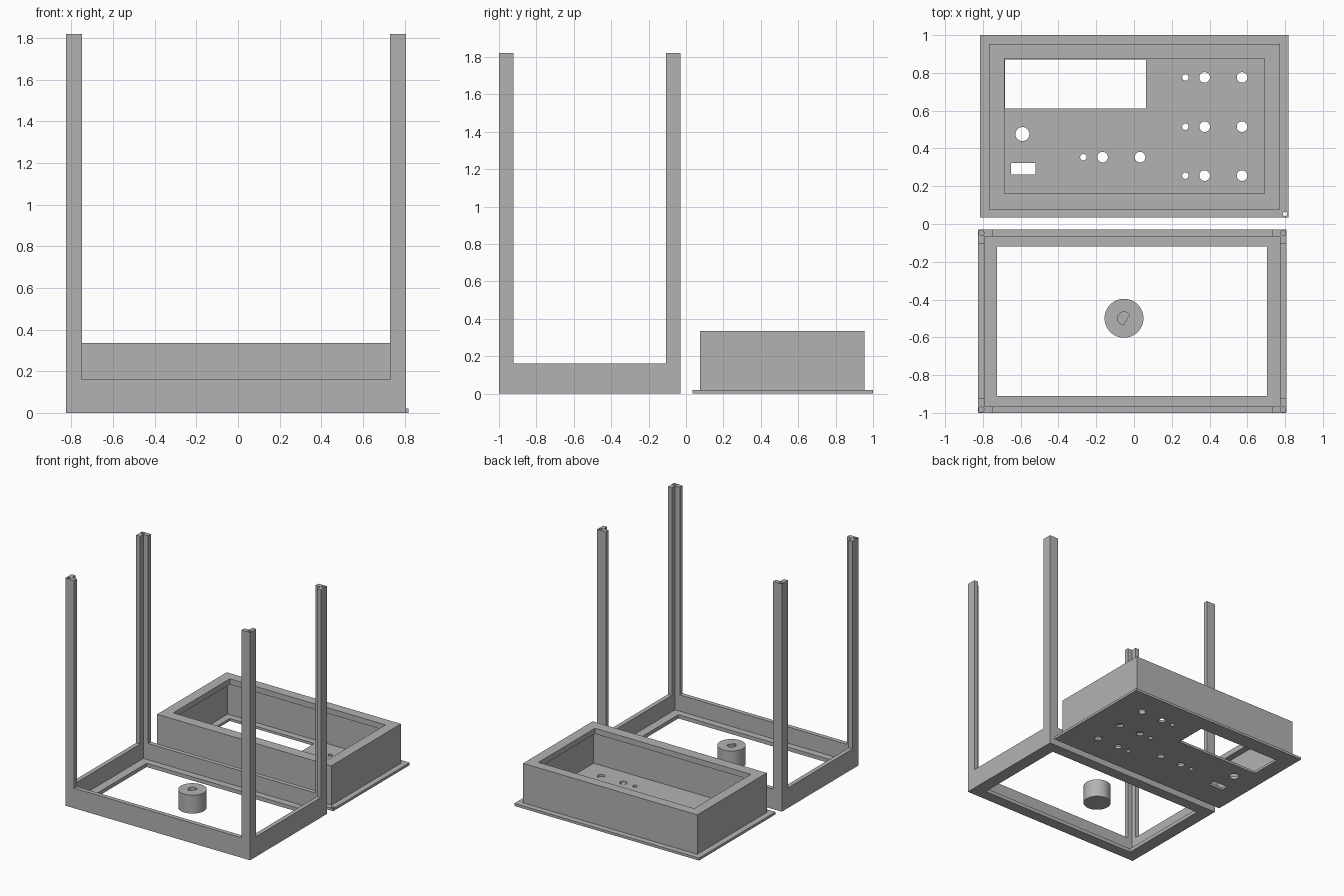
import bpy, bmesh, math
from math import cos, sin, radians

cube = bpy.data.objects.get("Cube")
if cube:
    bpy.data.objects.remove(cube, do_unlink=True)

grey = bpy.data.materials.new("plain_grey")
grey.use_nodes = True
grey.diffuse_color = (0.45, 0.45, 0.45, 1)
bsdf = next(n for n in grey.node_tree.nodes if n.type == 'BSDF_PRINCIPLED')
bsdf.inputs["Base Color"].default_value = grey.diffuse_color


def prism(bm, outline, z0, z1):
    """Extrude a counter-clockwise outline from z0 to z1."""
    face = bm.faces.new([bm.verts.new((x, y, z0)) for x, y in outline])
    top = bmesh.ops.extrude_face_region(bm, geom=[face])["geom"]
    for v in top:
        if isinstance(v, bmesh.types.BMVert):
            v.co.z = z1


def rect(x0, x1, y0, y1):
    return [(x0, y0), (x1, y0), (x1, y1), (x0, y1)]


def arc(x, y, r, n=32, start=0, sweep=360):
    step = sweep / (n if sweep == 360 else n - 1)
    return [(x + r * cos(radians(start + i * step)),
             y + r * sin(radians(start + i * step))) for i in range(n)]


def make(name, outlines, z0, z1):
    bm = bmesh.new()
    for outline in outlines:
        prism(bm, outline, z0, z1)
    bmesh.ops.recalc_face_normals(bm, faces=bm.faces)
    mesh = bpy.data.meshes.new(name)
    bm.to_mesh(mesh)
    bm.free()
    mesh.materials.append(grey)
    ob = bpy.data.objects.new(name, mesh)
    bpy.context.collection.objects.link(ob)
    return ob


def cut(ob, outlines, z0, z1):
    """Subtract prisms from an object."""
    cutter = make("cutter", outlines, z0, z1)
    cutter.hide_render = True
    mod = ob.modifiers.new("cut", 'BOOLEAN')
    mod.operation = 'DIFFERENCE'
    mod.solver = 'EXACT'
    mod.object = cutter
    bpy.context.view_layer.objects.active = ob
    bpy.ops.object.modifier_apply(modifier=mod.name)
    bpy.data.objects.remove(cutter, do_unlink=True)


def smooth(ob):
    bpy.ops.object.select_all(action='DESELECT')
    ob.select_set(True)
    bpy.context.view_layer.objects.active = ob
    bpy.ops.object.shade_smooth_by_angle(angle=radians(30))


# Stand frame: tray with a floor rim and four L-section posts
X0, X1, Y0, Y1, TOP = -0.826, 0.807, -1.0, -0.03, 1.82
WALL, POST, RIM, BASE = 0.035, 0.077, 0.102, 0.16


def inset(d, e):
    return rect(X0 + d, X1 - d, Y0 + e, Y1 - e)


frame = make("stand_frame", [inset(0, 0)], 0, TOP)
cut(frame, [inset(WALL, WALL)], 0.03, TOP + 1)
cut(frame, [inset(RIM, 0.09)], -1, 1)
cut(frame, [inset(POST, -1)], BASE, TOP + 1)
cut(frame, [inset(-1, POST)], BASE, TOP + 1)

# Blind screw holes in the post tops
cut(frame, [arc(x, y, 0.014, 16) for x in (X0 + 0.018, X1 - 0.018)
            for y in (Y0 + 0.018, Y1 - 0.018)], TOP - 0.1, TOP + 0.1)
smooth(frame)

# Control panel with display window, switch slot and button holes
panel = make("control_panel", [rect(-0.815, 0.818, 0.034, 1.0)], 0, 0.02)
holes = [rect(-0.683, 0.064, 0.612, 0.872), rect(-0.652, -0.522, 0.261, 0.323),
         arc(-0.591, 0.476, 0.037), arc(0.8, 0.053, 0.012, 16)]
for x, y in ((0.272, 0.776), (0.272, 0.515), (0.272, 0.256), (-0.268, 0.354)):
    holes += [arc(x, y, 0.017, 24), arc(x + 0.102, y, 0.028), arc(x + 0.3, y, 0.028)]
cut(panel, holes, -0.1, 0.1)
smooth(panel)

# Housing walls on the panel, with an inward lip round the top
housing = make("housing", [rect(-0.768, 0.773, 0.076, 0.954)], 0.02, 0.335)
cut(housing, [rect(-0.738, 0.743, 0.106, 0.924)], -0.1, 0.29)
cut(housing, [rect(-0.686, 0.691, 0.162, 0.876)], 0.2, 0.5)

# Knob with a D-shaped shaft socket
KX, KY = -0.053, -0.499
knob = make("knob", [arc(KX, KY, 0.103, 64)], 0, 0.147)
cut(knob, [arc(KX, KY, 0.034, 32, 32, 234)], 0.03, 0.3)
smooth(knob)
